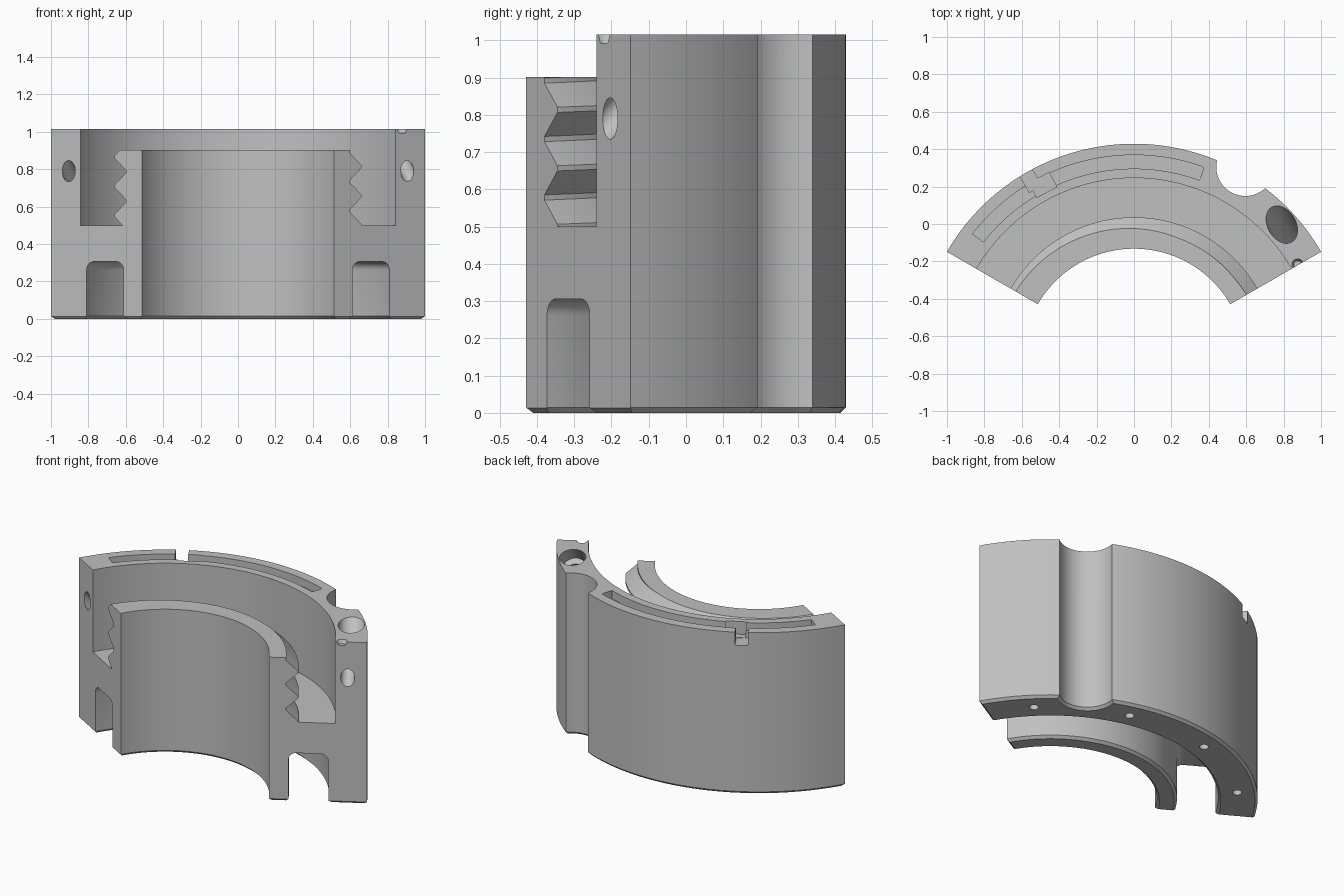
import bpy, bmesh, math
from mathutils import Vector

if "Cube" in bpy.data.objects:
    bpy.data.objects.remove(bpy.data.objects["Cube"])

# Main dimensions: a 120 degree ring segment around a centre behind the front
CY = -0.726
R_IN, R_WALL, R_SLOT, R_CHAN, R_OUT = 0.594, 0.706, 0.935, 0.972, 1.155
ROOT, CREST, PITCH = 0.692, 0.762, 0.157
FLOOR, RIM, TOP = 0.5, 0.902, 1.015
C = 0.015

grey = bpy.data.materials.new("plain_grey")
grey.use_nodes = True
colour = (0.53, 0.53, 0.53, 1)
grey.diffuse_color = colour
grey.node_tree.nodes["Principled BSDF"].inputs["Base Color"].default_value = colour


def polar(r, deg, z):
    a = math.radians(deg)
    return Vector((r * math.sin(a), CY + r * math.cos(a), z))


def tangent(deg):
    a = math.radians(deg)
    return Vector((math.cos(a), -math.sin(a), 0))


def make_object(name, bm):
    mesh = bpy.data.meshes.new(name)
    bm.to_mesh(mesh)
    bm.free()
    mesh.materials.append(grey)
    ob = bpy.data.objects.new(name, mesh)
    bpy.context.collection.objects.link(ob)
    return ob


def sweep(name, profile, start, end, steps):
    """Sweep profile(angle) -> [(r, z)] around the ring centre, with capped ends."""
    bm = bmesh.new()
    rings = []
    for i in range(steps + 1):
        a = start + (end - start) * i / steps
        rings.append([bm.verts.new(polar(r, a, z)) for r, z in profile(a)])
    n = len(rings[0])
    for p, q in zip(rings, rings[1:]):
        for j in range(n):
            k = (j + 1) % n
            bm.faces.new((p[j], p[k], q[k], q[j]))
    bm.faces.new(rings[0])
    bm.faces.new(rings[-1])
    bmesh.ops.remove_doubles(bm, verts=bm.verts, dist=1e-5)
    bmesh.ops.recalc_face_normals(bm, faces=bm.faces)
    return make_object(name, bm)


def rod(p, q, r1, r2=None, sides=48):
    bm = bmesh.new()
    axis = q - p
    bmesh.ops.create_cone(bm, cap_ends=True, segments=sides, radius1=r1,
                          radius2=r1 if r2 is None else r2, depth=axis.length)
    ob = make_object("cutter", bm)
    ob.rotation_mode = 'QUATERNION'
    ob.rotation_quaternion = Vector((0, 0, 1)).rotation_difference(axis)
    ob.location = (p + q) / 2
    return ob


def box(centre, size, deg):
    bm = bmesh.new()
    bmesh.ops.create_cube(bm, size=1)
    bmesh.ops.scale(bm, vec=size, verts=bm.verts)
    ob = make_object("cutter", bm)
    ob.rotation_euler = (0, 0, -math.radians(deg))
    ob.location = centre
    return ob


def cut(target, cutter):
    cutter.hide_render = True
    mod = target.modifiers.new("cut", 'BOOLEAN')
    mod.operation = 'DIFFERENCE'
    mod.solver = 'EXACT'
    mod.object = cutter
    bpy.context.view_layer.objects.active = target
    bpy.ops.object.modifier_apply(modifier=mod.name)
    bpy.data.objects.remove(cutter)


def thread_points(deg):
    """Helical ridge outline, clipped between channel floor and rim."""
    root_z = 0.735 + PITCH * (60 - deg) / 360
    half, flat = PITCH / 2, 0.007
    knots = []
    for k in range(-3, 4):
        z = root_z + k * PITCH
        knots += [(ROOT, z - flat), (ROOT, z + flat),
                  (CREST, z + half - flat), (CREST, z + half + flat)]

    def radius(z):
        for (r0, z0), (r1, z1) in zip(knots, knots[1:]):
            if z0 <= z <= z1:
                return r0 + (r1 - r0) * (z - z0) / (z1 - z0)

    heights = [FLOOR] + [min(max(z, FLOOR), RIM) for _, z in knots] + [RIM]
    return [(radius(z), z) for z in heights]


def body_profile(deg):
    f, slot_top = 0.045, 0.306
    pts = [(R_IN, C), (R_IN + C, 0), (R_WALL - C, 0), (R_WALL, C)]
    for i in range(7):
        t = math.pi / 2 * i / 6
        pts.append((R_WALL + f - f * math.cos(t), slot_top - f + f * math.sin(t)))
    for i in range(7):
        t = math.pi / 2 * i / 6
        pts.append((R_SLOT - f + f * math.sin(t), slot_top - f + f * math.cos(t)))
    pts += [(R_SLOT, C), (R_SLOT + C, 0), (R_OUT - C, 0), (R_OUT, C),
            (R_OUT, TOP), (R_CHAN, TOP), (R_CHAN, FLOOR)]
    return pts + thread_points(deg) + [(R_IN, RIM)]


body = sweep("ring_segment", body_profile, -60, 60, 72)

# Chamfers along the bottom of both ends: one face of a tilted bar slices the edge
for side in (-1, 1):
    out = (tangent(60 * side) * side - Vector((0, 0, 1))).normalized()
    start = polar(0.87, 60 * side, 0) - out * 0.0095
    cut(body, rod(start, start + out * 0.1, 0.6, sides=32))

# Scallop in the outer wall, with a chamfered lower edge
cut(body, rod(polar(1.19, 30, -0.1), polar(1.19, 30, 1.2), 0.155, sides=64))
cut(body, rod(polar(1.19, 30, -0.01), polar(1.19, 30, C), 0.155 + C + 0.01, 0.155, 64))

# Shallow arc groove in the top, a wider pocket in it and a notch through the outer side
groove = [(1.022, TOP - 0.05), (1.095, TOP - 0.05), (1.095, 1.1), (1.022, 1.1)]
cut(body, sweep("cutter", lambda a: groove, -52, 20, 48))
cut(body, box(polar(1.054, -27.5, TOP), (0.12, 0.088, 0.16), -27.5))
cut(body, box(polar(1.13, -30, TOP), (0.075, 0.15, 0.164), -30))

# Slanted screw hole with a deep counterbore, from the top to the left end
top_hole, end_hole = Vector((0.79, -0.003, TOP)), polar(1.045, 60, 0.79)
d = (end_hole - top_hole).normalized()
cut(body, rod(top_hole - d * 0.2, top_hole + d * 0.225, 0.075))
cut(body, rod(top_hole, end_hole + d * 0.2, 0.04))

# Matching blind hole in the right end
mouth = polar(1.045, -60, 0.79)
slope = (tangent(-60) - Vector((0, 0, 1))).normalized()
cut(body, rod(mouth - slope * 0.15, mouth + slope * 0.25, 0.04))

# Small tapered dimple at the top of the left end
cut(body, rod(polar(1.012, 59.8, TOP - 0.022), polar(1.012, 59.8, TOP + 0.022), 0.02, 0.042))

# Pin holes under the outer ring
for deg in (-45, -15, 15, 45):
    cut(body, rod(polar(1.045, deg, -0.05), polar(1.045, deg, 0.12), 0.026, sides=24))

bpy.ops.object.select_all(action='DESELECT')
body.select_set(True)
bpy.context.view_layer.objects.active = body
bpy.ops.object.shade_smooth_by_angle(angle=math.radians(25))
